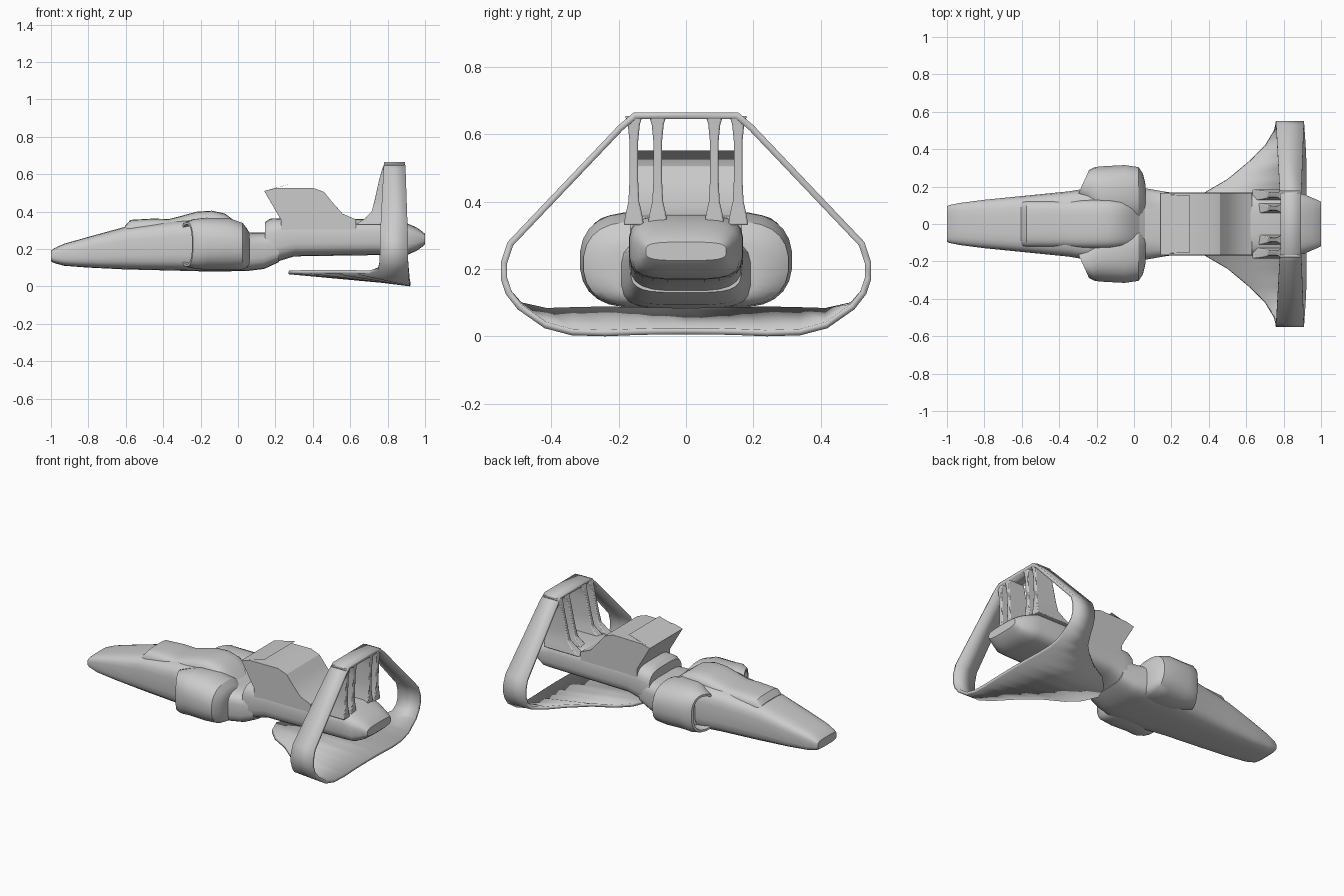
import bpy, bmesh
from math import cos, sin, tau, copysign
from mathutils import Vector

if "Cube" in bpy.data.objects:
    bpy.data.objects.remove(bpy.data.objects["Cube"])


def make(name, bm, angle=30, bevel=0, fix=True):
    if fix:
        bmesh.ops.recalc_face_normals(bm, faces=bm.faces)
    me = bpy.data.meshes.new(name)
    bm.to_mesh(me)
    bm.free()
    ob = bpy.data.objects.new(name, me)
    bpy.context.collection.objects.link(ob)
    if bevel:
        m = ob.modifiers.new("bevel", 'BEVEL')
        m.width, m.segments, m.limit_method = bevel, 2, 'ANGLE'
    bpy.context.view_layer.objects.active = ob
    ob.select_set(True)
    bpy.ops.object.shade_smooth_by_angle(angle=angle * tau / 360)
    ob.select_set(False)
    return ob


def section(x, hw, z0, z1, p=4, yc=0, shear=0, n=24):
    """Superellipse cross-section across x; shear slants it with y."""
    pts = []
    for i in range(n):
        c, s = cos(tau * (i + .5) / n), sin(tau * (i + .5) / n)
        y = hw * copysign(abs(c) ** (2 / p), c)
        z = (z1 - z0) / 2 * copysign(abs(s) ** (2 / p), s)
        pts.append((x + shear * y, yc + y, (z0 + z1) / 2 + z))
    return pts


def loft(rings):
    """Skin closed rings; returns the mesh and its first cap."""
    bm = bmesh.new()
    vs = [[bm.verts.new(p) for p in r] for r in rings]
    n = len(vs[0])
    for a, b in zip(vs, vs[1:]):
        for i in range(n):
            j = (i + 1) % n
            bm.faces.new((a[i], a[j], b[j], b[i]))
    cap = bm.faces.new(vs[0][::-1])
    bm.faces.new(vs[-1])
    return bm, cap


def hollow(bm, face, rim, depth):
    """Sink an intake into a face."""
    bmesh.ops.recalc_face_normals(bm, faces=bm.faces)
    bmesh.ops.inset_region(bm, faces=[face], thickness=rim)
    bmesh.ops.inset_region(bm, faces=[face], thickness=.003)
    bmesh.ops.translate(bm, verts=face.verts, vec=Vector(depth))


# Front fuselage: x, half width, bottom, top
nose = [(-1, .095, .135, .19), (-.985, .102, .125, .203), (-.93, .113, .11, .228),
        (-.8, .13, .1, .265), (-.6, .15, .09, .32), (-.35, .175, .084, .352),
        (-.2, .2, .08, .365), (-.06, .2, .08, .352), (.02, .2, .081, .312),
        (.06, .192, .083, .288), (.14, .178, .093, .288), (.22, .165, .13, .29)]
make("front_fuselage", loft([section(*s) for s in nose])[0])

# Raised canopy deck and hump
deck = [(-.605, .12, .2, .322), (-.575, .122, .2, .356), (-.45, .125, .2, .363),
        (-.37, .125, .2, .36), (-.3, .13, .2, .378), (-.22, .132, .2, .4),
        (-.14, .132, .2, .405), (-.07, .125, .2, .39), (-.01, .12, .2, .345),
        (.05, .11, .2, .285)]
make("canopy_deck", loft([section(*s) for s in deck])[0])

# Rear engine body
rear = [(.145, .165, .11, .345), (.17, .17, .115, .362), (.22, .17, .135, .365),
        (.3, .17, .16, .365), (.62, .17, .165, .362), (.85, .168, .168, .36),
        (.91, .16, .17, .335), (.955, .14, .19, .315), (.99, .125, .215, .29),
        (1, .12, .225, .28)]
make("engine_body", loft([section(*s, p=3.6) for s in rear])[0])

# Side pods with slanted, hollow intakes: x, half width, bottom, top, power, centre y, shear
pod = [(-.275, .078, .105, .345, 2.4, .212, .45), (-.235, .1, .095, .36, 2.4, .205, .25),
       (-.17, .15, .088, .368, 2.4, .16, .05), (-.05, .156, .086, .366, 2.4, .16, 0),
       (.025, .15, .09, .34, 2.4, .155, 0), (.048, .125, .1, .31, 2.6, .145, 0),
       (.062, .08, .115, .285, 3, .13, 0)]
for side, sgn in (("left", 1), ("right", -1)):
    rings = [[(x, sgn * y, z) for x, y, z in section(*s)] for s in pod]
    bm, cap = loft(rings)
    hollow(bm, cap, .014, (.07, -.02 * sgn, 0))
    make(side + "_intake_pod", bm)

# Dorsal air scoop: side profile extruded across y, mouth at the front
profile = [(.23, .355), (.14, .51), (.2, .525), (.4, .527), (.46, .505), (.5, .455),
           (.56, .388), (.63, .358), (.63, .3), (.23, .3)]
bm, _ = loft([[(x, y, z) for x, z in profile] for y in (-.167, .167)])
mouth = min((f for f in bm.faces if len(f.verts) == 4),
            key=lambda f: f.calc_center_median().x)
hollow(bm, mouth, .014, (.11, 0, .03))
make("air_scoop", bm, bevel=.008)

# Tail hoop flowing into the lower delta wing: y, rear z, front x, front z, rear x
half = [(0, .006, .27, .065, .92), (.1, .005, .31, .067, .92), (.17, .003, .38, .068, .92),
        (.24, 0, .5, .07, .92), (.34, .003, .62, .068, .918), (.42, .024, .7, .066, .915),
        (.5, .08, .748, .085, .912), (.535, .125, .757, .125, .91), (.55, .17, .758, .17, .91),
        (.55, .22, .758, .22, .91), (.53, .28, .76, .28, .908),
        (.2, .627, .778, .627, .896), (.155, .665, .782, .665, .893)]
outline = half + [(-h[0], *h[1:]) for h in half[:0:-1]]
bm = bmesh.new()
front = [bm.verts.new((xf, y, zf)) for y, zb, xf, zf, xb in outline]
back = [bm.verts.new((xb, y, zb)) for y, zb, xf, zf, xb in outline]
for i in range(len(outline)):
    j = (i + 1) % len(outline)
    bm.faces.new((front[i], front[j], back[j], back[i]))
hoop = make("tail_hoop_wing", bm, fix=False)
m = hoop.modifiers.new("thickness", 'SOLIDIFY')
m.thickness, m.offset, m.use_even_offset = .019, -1, True

# Four flared struts holding the hoop: z, front x, rear x, half thickness
strut = [(.33, .63, .88, .03), (.365, .68, .88, .024), (.4, .715, .88, .016),
         (.46, .73, .88, .013), (.58, .757, .885, .013), (.63, .772, .888, .018),
         (.655, .782, .89, .026)]
for i, yc in enumerate((-.155, -.084, .084, .155)):
    rings = [[(a, yc - t, z), (b, yc - t, z), (b, yc + t, z), (a, yc + t, z)]
             for z, a, b, t in strut]
    make(f"hoop_strut_{i + 1}", loft(rings)[0], bevel=.005)
